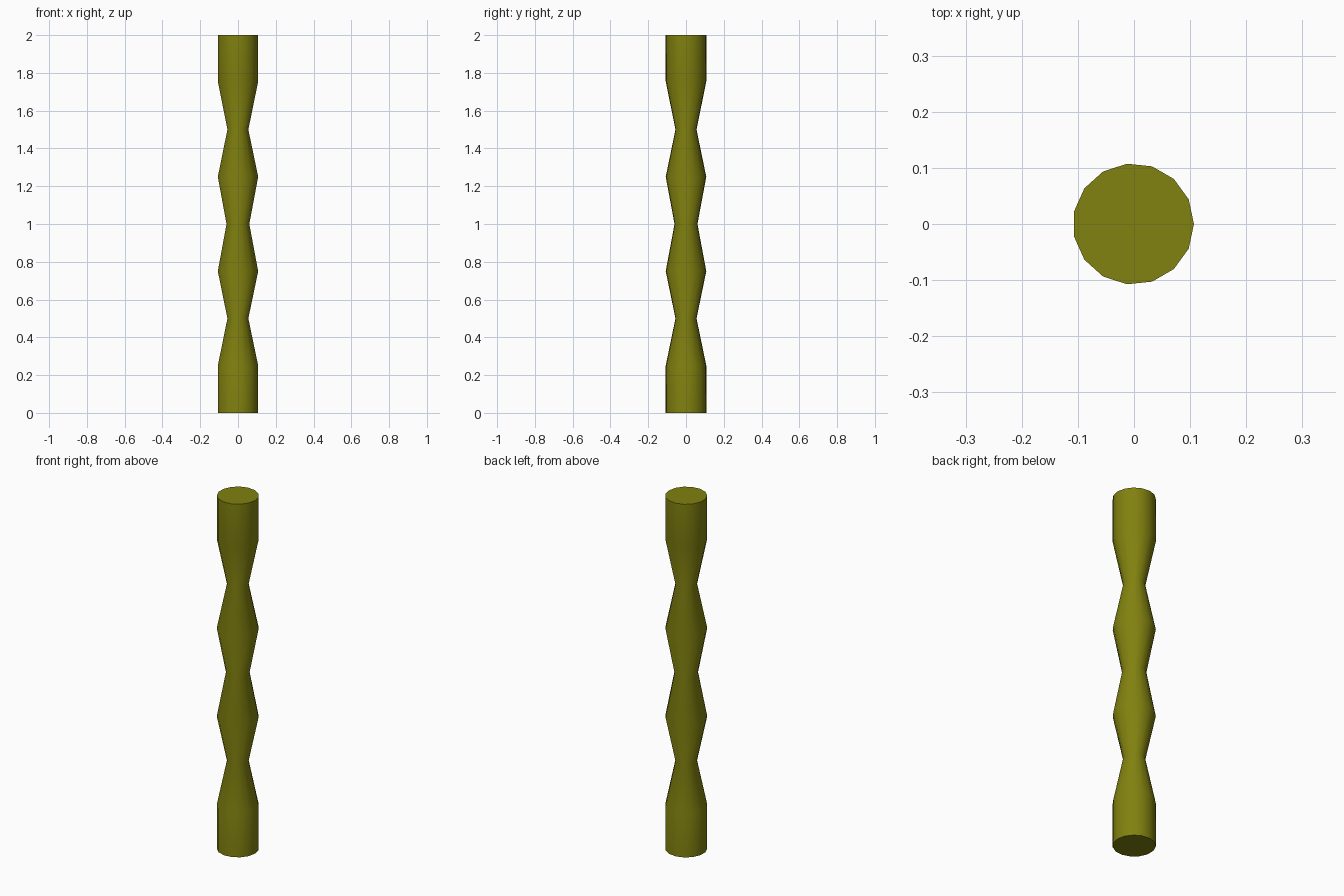
import bpy, bmesh, math

if "Cube" in bpy.data.objects:
    bpy.data.objects.remove(bpy.data.objects["Cube"])

SIDES = 15
# Turned profile: (height, radius)
PROFILE = [(0, .108), (.25, .108), (.5, .056), (.75, .108), (1, .061),
           (1.25, .108), (1.5, .056), (1.755, .108), (2, .108)]
SHIFT = -0.108 * (1 - math.cos(math.pi / SIDES)) / 2  # centre the odd-sided outline

# Stack of rings joined by quads
bm = bmesh.new()
rings = []
for z, r in PROFILE:
    rings.append([bm.verts.new((r * math.cos(math.tau * i / SIDES) + SHIFT,
                                r * math.sin(math.tau * i / SIDES), z))
                  for i in range(SIDES)])
for low, high in zip(rings, rings[1:]):
    for i in range(SIDES):
        j = (i + 1) % SIDES
        bm.faces.new((low[i], low[j], high[j], high[i]))

# End caps
bm.faces.new(rings[-1])
bm.faces.new(rings[0][::-1])

mesh = bpy.data.meshes.new("turned_post")
bm.to_mesh(mesh)
bm.free()
post = bpy.data.objects.new("turned_post", mesh)
bpy.context.collection.objects.link(post)

# Olive finish
mat = bpy.data.materials.new("olive")
mat.diffuse_color = (0.22, 0.22, 0.005, 1)
mat.use_nodes = True
mat.node_tree.nodes["Principled BSDF"].inputs["Base Color"].default_value = mat.diffuse_color
mesh.materials.append(mat)

# Smooth sides, sharp cap edges
bpy.context.view_layer.objects.active = post
post.select_set(True)
bpy.ops.object.shade_smooth_by_angle(angle=math.radians(40))
